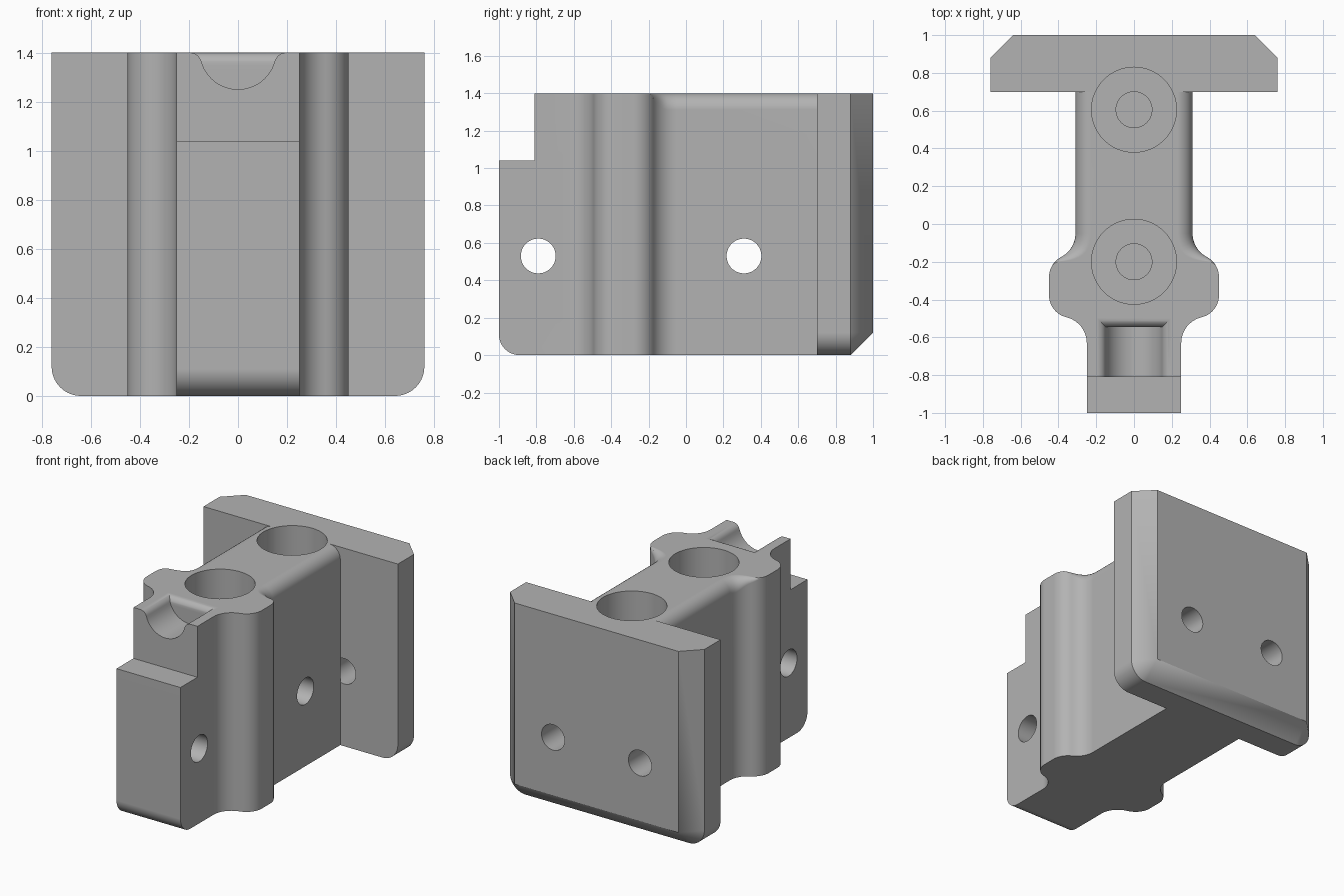
import bpy, bmesh
from math import sin, cos, pi, radians, sqrt
from mathutils import Matrix, Vector

if "Cube" in bpy.data.objects:
    bpy.data.objects.remove(bpy.data.objects["Cube"], do_unlink=True)

H = 1.4            # overall height
grey = bpy.data.materials.new("plain grey")
grey.use_nodes = True
grey.diffuse_color = (0.45, 0.45, 0.45, 1)
grey.node_tree.nodes["Principled BSDF"].inputs["Base Color"].default_value = (0.45, 0.45, 0.45, 1)


def make(name, bm):
    bmesh.ops.remove_doubles(bm, verts=bm.verts, dist=1e-5)
    bmesh.ops.recalc_face_normals(bm, faces=bm.faces)
    mesh = bpy.data.meshes.new(name)
    bm.to_mesh(mesh)
    bm.free()
    mesh.materials.append(grey)
    obj = bpy.data.objects.new(name, mesh)
    bpy.context.collection.objects.link(obj)
    return obj


def loft(name, rings):
    """Skin a stack of equal-length rings and cap both ends."""
    bm = bmesh.new()
    rows = [[bm.verts.new(p) for p in ring] for ring in rings]
    n = len(rows[0])
    for a, b in zip(rows, rows[1:]):
        for i in range(n):
            j = (i + 1) % n
            bm.faces.new((a[i], a[j], b[j], b[i]))
    bm.faces.new(rows[0][::-1])
    bm.faces.new(rows[-1])
    return make(name, bm)


def rod(start, end, radius):
    start, end = Vector(start), Vector(end)
    axis = end - start
    turn = axis.to_track_quat('Z', 'Y').to_matrix().to_4x4()
    bm = bmesh.new()
    bmesh.ops.create_cone(bm, cap_ends=True, segments=64, radius1=radius, radius2=radius,
                          depth=axis.length, matrix=Matrix.Translation((start + end) / 2) @ turn)
    return make("cutter", bm)


def boolean(obj, cutter, operation='DIFFERENCE'):
    mod = obj.modifiers.new("cut", 'BOOLEAN')
    mod.operation, mod.solver, mod.object = operation, 'EXACT', cutter
    bpy.context.view_layer.objects.active = obj
    bpy.ops.object.modifier_apply(modifier=mod.name)


def arc(cx, cy, r, a0, a1, side=1, steps=10):
    """Points (x, y) with outward normals; side -1 marks a hollow curve."""
    out = []
    for i in range(steps + 1):
        a = radians(a0 + (a1 - a0) * i / steps)
        out.append((cx + r * cos(a), cy + r * sin(a), side * cos(a), side * sin(a)))
    return out


# Body: waisted outline, with the top edge rounded along the rear neck
half = [(0.25, -1.1, 1, 0)]
half += arc(0.39, -0.63, 0.14, 180, 103.4, -1)
half += arc(0.33, -0.377, 0.12, -76.6, 0)
half += arc(0.33, -0.281, 0.12, 0, 62.5)
half += arc(0.45, -0.05, 0.14, 242.5, 180, -1)
half += [(0.31, 0.7, 1, 0)]
outline = half + [(-x, y, -nx, ny) for x, y, nx, ny in reversed(half)]


def body_ring(inset, drop):
    ring = []
    for x, y, nx, ny in outline:
        t = min(1, max(0, (y + 0.22) / 0.12))
        w = t * t * (3 - 2 * t)
        ring.append((x - nx * w * inset, y - ny * w * inset, H - w * drop))
    return ring


R = 0.08
rings = [[(x, y, -0.1) for x, y, _, _ in outline]]
for i in range(9):
    a = i / 8 * pi / 2
    # a tiny base drop keeps the unrounded part of each ring distinct
    rings.append([(x, y, z - 0.001 * (8 - i)) for x, y, z in body_ring(R * (1 - cos(a)), R * (1 - sin(a)))])
body = loft("clamp_body", rings)

# Side profile: front step and rounded front foot
side = [(0.8, 0), *[p[:2] for p in arc(-0.89, 0.11, 0.11, 270, 180)],
        (-1, 1.04), (-0.81, 1.04), (-0.81, 1.6), (0.8, 1.6)]
cutters = [loft("cutter", [[(x, y, z) for y, z in side] for x in (-1, 1)])]
boolean(body, cutters[0], 'INTERSECT')

# Notch: round trough with flared lips on the sides and back
f, r = 0.05, 0.155
lip = 0.149
levels = [(sqrt(max(0.0001, r * r - (r * cos(a)) ** 2)), 1.405 - r * cos(a))
          for a in [radians(74.4 * i / 12) for i in range(13)]]
levels += [(0.1975 - f * cos(a), 1.35 + f * sin(a))
           for a in [radians(15.6 + 74.4 * i / 8) for i in range(1, 9)]]
levels.append((0.1975, 1.5))
notch = []
for w, z in levels:
    back = -0.545 + max(0, w - lip)
    notch.append([(-w, -0.9, z), (w, -0.9, z), (w, back, z), (-w, back, z)])
cutters.append(loft("cutter", notch))
boolean(body, cutters[-1])

# Cross holes through the body
for y in (-0.79, 0.31):
    cutters.append(rod((-1, y, 0.53), (1, y, 0.53), 0.093))
    boolean(body, cutters[-1])

# Back plate: rounded lower corners, bevelled sides and bottom
C = 0.12
corner = arc(0.64, C, C, 0, -90)
right = [(0.76, H, 0.64, H)] + [(x, z, 0.64, C) for x, z, _, _ in corner]
edge = right + [(-x, z, -bx, bz) for x, z, bx, bz in reversed(right)]
plate = loft("back_plate", [[(x, 0.7, z) for x, z, _, _ in edge],
                            [(x, 0.88, z) for x, z, _, _ in edge],
                            [(x, 1.0, z) for _, _, x, z in edge]])

# Plate holes
for s in (-1, 1):
    cutters.append(rod((s * 0.34, 0.6, 0.53), (s * 0.34, 1.1, 0.53), 0.09))
    boolean(plate, cutters[-1])

# Stepped blind sockets in the top
for y in (-0.2, 0.605):
    for radius, floor in ((0.225, 0.8), (0.095, 0.3)):
        cutters.append(rod((0, y, floor), (0, y, 1.6), radius))
        boolean(body, cutters[-1])
        if y > 0 and radius > 0.2:
            boolean(plate, cutters[-1])

for c in cutters:
    bpy.data.objects.remove(c, do_unlink=True)

# Smooth the curved faces, keep the machined edges crisp
for obj in (body, plate):
    bpy.ops.object.select_all(action='DESELECT')
    obj.select_set(True)
    bpy.context.view_layer.objects.active = obj
    bpy.ops.object.shade_smooth_by_angle(angle=radians(25))
    mod = obj.modifiers.new("flat_normals", 'WEIGHTED_NORMAL')
    mod.keep_sharp = True
